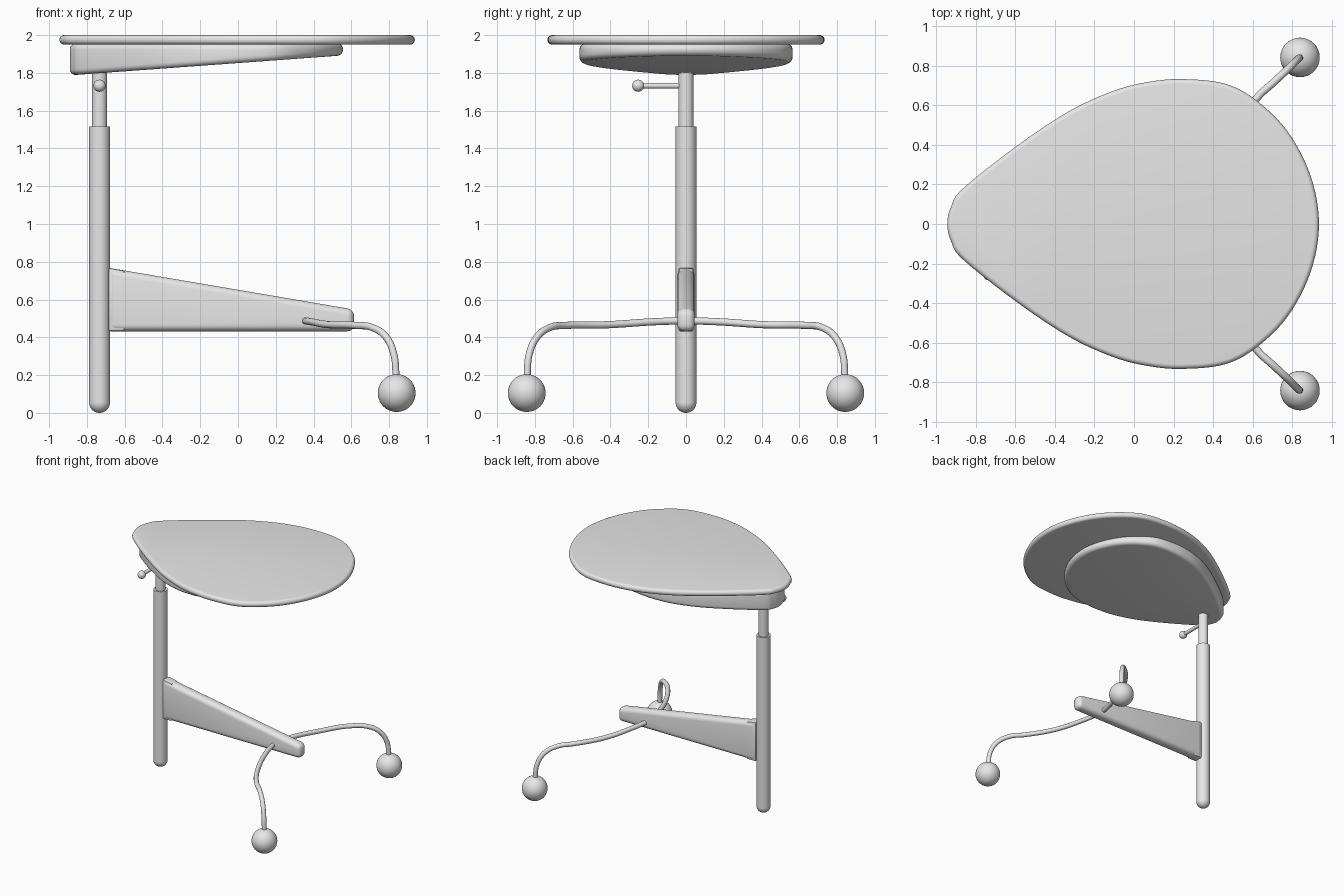
import bpy, bmesh, math
from mathutils import Vector

cube = bpy.data.objects.get("Cube")
if cube:
    bpy.data.objects.remove(cube, do_unlink=True)

grey = bpy.data.materials.new("plain grey")
grey.use_nodes = True
grey.diffuse_color = (0.8, 0.8, 0.8, 1)
grey.node_tree.nodes["Principled BSDF"].inputs["Base Color"].default_value = (0.8, 0.8, 0.8, 1)

POST_X = -0.733


def finish(obj, name, angle=40):
    obj.name = name
    obj.data.materials.clear()
    obj.data.materials.append(grey)
    bpy.ops.object.select_all(action="DESELECT")
    obj.select_set(True)
    bpy.context.view_layer.objects.active = obj
    bpy.ops.object.shade_smooth_by_angle(angle=math.radians(angle))
    return obj


def prism(name, lower, upper, bevel, segments=5):
    """Solid between two matching outlines, with rounded rims."""
    bm = bmesh.new()
    a = [bm.verts.new(p) for p in lower]
    b = [bm.verts.new(p) for p in upper]
    bm.faces.new(a)
    bm.faces.new(b)
    for i in range(len(a)):
        j = (i + 1) % len(a)
        bm.faces.new((a[i], a[j], b[j], b[i]))
    bmesh.ops.recalc_face_normals(bm, faces=bm.faces)
    rim = [e for e in bm.edges if e.calc_face_angle() > math.radians(45)]
    bmesh.ops.bevel(bm, geom=rim, offset=bevel, segments=segments, profile=0.5,
                    affect="EDGES", clamp_overlap=True)
    mesh = bpy.data.meshes.new(name)
    bm.to_mesh(mesh)
    bm.free()
    obj = bpy.data.objects.new(name, mesh)
    bpy.context.collection.objects.link(obj)
    return finish(obj, name)


def cylinder(name, radius, start, end):
    start, end = Vector(start), Vector(end)
    bpy.ops.mesh.primitive_cylinder_add(vertices=32, radius=radius, depth=(end - start).length,
                                        location=(start + end) / 2)
    obj = bpy.context.object
    obj.rotation_euler = (end - start).to_track_quat("Z", "Y").to_euler()
    return finish(obj, name)


def ball(name, radius, location):
    bpy.ops.mesh.primitive_uv_sphere_add(segments=32, ring_count=20, radius=radius, location=location)
    return finish(bpy.context.object, name)


def smooth_loop(points, steps=6):
    """Closed Catmull-Rom loop through the points."""
    out, n = [], len(points)
    for i in range(n):
        p0, p1, p2, p3 = (Vector(points[(i + k - 1) % n]) for k in range(4))
        for s in range(steps):
            t = s / steps
            out.append(0.5 * (2 * p1 + (p2 - p0) * t + (2 * p0 - 5 * p1 + 4 * p2 - p3) * t * t
                              + (3 * p1 - p0 - 3 * p2 + p3) * t ** 3))
    return out


# Egg-shaped outline shared by the top and the housing below it
half = [(-0.925, 0.09), (-0.865, 0.18), (-0.6, 0.39), (-0.33, 0.57), (-0.1, 0.675), (0.08, 0.72),
        (0.25, 0.733), (0.46, 0.71), (0.62, 0.625), (0.78, 0.465), (0.895, 0.24)]
egg = smooth_loop([(-0.945, 0)] + half + [(0.936, 0)] + [(x, -y) for x, y in reversed(half)])
prism("table_top", [(x, y, 1.95) for x, y in egg], [(x, y, 2.0) for x, y in egg], 0.024)

# Housing: smaller egg with a sloping underside
SCALE = 0.769
small = [(x * SCALE - 0.163, y * SCALE) for x, y in egg]
prism("top_housing", [(x, y, 1.852 + 0.073 * x) for x, y in small],
      [(x, y, 1.955) for x, y in small], 0.035)

# Telescopic post with a rounded foot
cylinder("outer_post", 0.055, (POST_X, 0, 0.055), (POST_X, 0, 1.515))
ball("post_foot", 0.055, (POST_X, 0, 0.055))
cylinder("inner_post", 0.04, (POST_X, 0, 1.5), (POST_X, 0, 1.83))

# Height lever
cylinder("lever_rod", 0.015, (POST_X, 0, 1.732), (POST_X, -0.25, 1.732))
ball("lever_knob", 0.032, (POST_X, -0.253, 1.732))

# Tapered base beam
side = [(-0.685, 0.432), (0.615, 0.432), (0.615, 0.547), (-0.685, 0.768)]
prism("base_beam", [(x, -0.046, z) for x, z in side], [(x, 0.046, z) for x, z in side], 0.036)
# Squared beam root that meets the post
root = [(-0.685, 0.432), (-0.6, 0.432), (-0.6, 0.753), (-0.685, 0.768)]
prism("beam_root", [(x, -0.04, z) for x, z in root], [(x, 0.04, z) for x, z in root], 0.01, 2)

# Bent tube legs with ball feet
leg = [(0.35, 0, 0.488), (0.385, 0.16, 0.483), (0.48, 0.41, 0.467), (0.62, 0.635, 0.463),
       (0.71, 0.72, 0.452), (0.785, 0.79, 0.4), (0.825, 0.83, 0.31), (0.838, 0.842, 0.18)]
for label, s in (("back", 1), ("front", -1)):
    curve = bpy.data.curves.new("leg_path", "CURVE")
    curve.dimensions = "3D"
    curve.bevel_depth = 0.019
    curve.bevel_resolution = 4
    spline = curve.splines.new("BEZIER")
    spline.bezier_points.add(len(leg) - 1)
    for point, (x, y, z) in zip(spline.bezier_points, leg):
        point.co = (x, s * y, z)
        point.handle_left_type = point.handle_right_type = "AUTO"
    obj = bpy.data.objects.new("leg_path", curve)
    bpy.context.collection.objects.link(obj)
    bpy.ops.object.select_all(action="DESELECT")
    obj.select_set(True)
    bpy.context.view_layer.objects.active = obj
    bpy.ops.object.convert(target="MESH")
    finish(bpy.context.object, label + "_leg")
    ball(label + "_ball_foot", 0.1, (0.84, s * 0.843, 0.105))
